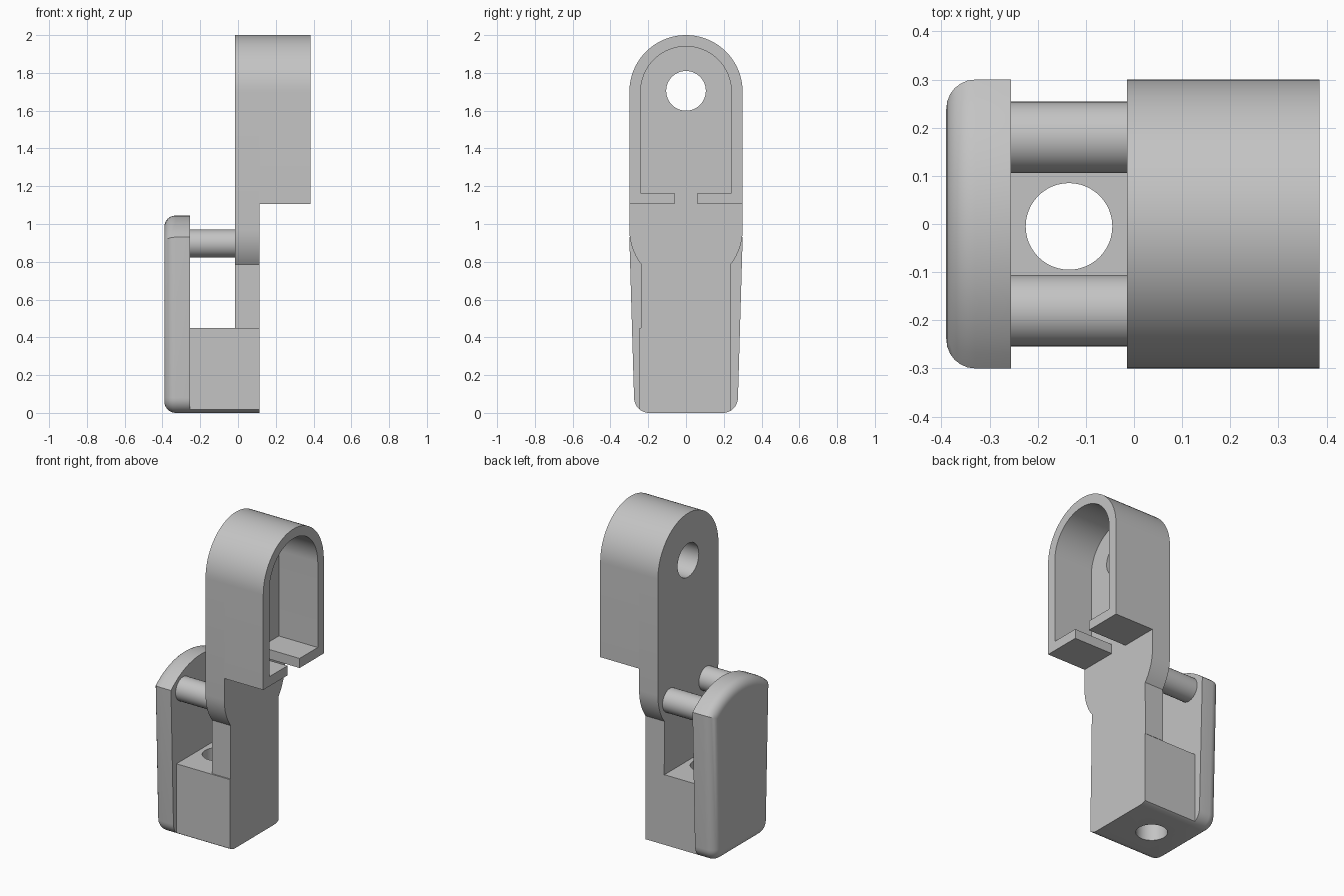
import bpy, bmesh
from math import sin, cos, pi, radians, asin
from mathutils import Matrix

cube = bpy.data.objects.get("Cube")
if cube:
    bpy.data.objects.remove(cube, do_unlink=True)

GREY = (0.55, 0.55, 0.55, 1)
mat = bpy.data.materials.new("plain grey")
mat.use_nodes = True
mat.diffuse_color = GREY
mat.node_tree.nodes["Principled BSDF"].inputs["Base Color"].default_value = GREY


def arc(cy, cz, r, a0, a1, n):
    """Points on a circle in the y-z plane, angles in degrees from +y."""
    angles = [radians(a0 + (a1 - a0) * i / n) for i in range(n + 1)]
    return [(cy + r * cos(a), cz + r * sin(a)) for a in angles]


def finish(name, bm):
    bmesh.ops.recalc_face_normals(bm, faces=bm.faces)
    mesh = bpy.data.meshes.new(name)
    bm.to_mesh(mesh)
    bm.free()
    obj = bpy.data.objects.new(name, mesh)
    bpy.context.collection.objects.link(obj)
    mesh.materials.append(mat)
    return obj


def prism(name, profile, x0, x1, fillet=0):
    """Extrude a y-z profile along x, optionally rounding the rim at x0."""
    bm = bmesh.new()
    face = bm.faces.new([bm.verts.new((x0, y, z)) for y, z in profile])
    rim = list(face.edges)
    new = bmesh.ops.extrude_face_region(bm, geom=[face], use_keep_orig=True)
    moved = [g for g in new["geom"] if isinstance(g, bmesh.types.BMVert)]
    bmesh.ops.translate(bm, verts=moved, vec=(x1 - x0, 0, 0))
    bmesh.ops.recalc_face_normals(bm, faces=bm.faces)
    if fillet:
        bmesh.ops.bevel(bm, geom=rim, offset=fillet, segments=6, profile=0.5,
                        affect='EDGES', clamp_overlap=False)
    return finish(name, bm)


def cylinder(name, radius, length, centre, axis):
    bm = bmesh.new()
    turn = Matrix.Rotation(pi / 2, 4, 'Y') if axis == 'X' else Matrix()
    bmesh.ops.create_cone(bm, cap_ends=True, segments=48, radius1=radius,
                          radius2=radius, depth=length,
                          matrix=Matrix.Translation(centre) @ turn)
    return finish(name, bm)


def activate(obj):
    bpy.ops.object.select_all(action='DESELECT')
    obj.select_set(True)
    bpy.context.view_layer.objects.active = obj


def drill(obj, cutter):
    mod = obj.modifiers.new("hole", 'BOOLEAN')
    mod.operation = 'DIFFERENCE'
    mod.solver = 'EXACT'
    mod.object = cutter
    activate(obj)
    bpy.ops.object.modifier_apply(modifier=mod.name)
    bpy.data.objects.remove(cutter, do_unlink=True)


BACK, INNER, HUB, FRONT, RIM = -0.39, -0.255, -0.015, 0.115, 0.385
W, NECK, TOP, WALL = 0.3, 0.237, 1.7, 0.06
parts = []

# upright plate: round head, rounded shoulders, narrower neck
drop = asin(0.185 / W) * 180 / pi
plate = prism("upright_plate",
              arc(0, TOP, W, 0, 180, 40)
              + arc(0, 0.97, W, 180, 180 + drop, 8)
              + [(-NECK, 0.45), (NECK, 0.45)]
              + arc(0, 0.97, W, -drop, 0, 8), HUB, FRONT)
drill(plate, cylinder("plate_cutter", 0.105, 1, (0, 0, 1.705), 'X'))
parts.append(plate)

# open arched hood with two bottom lips
low, lip = 1.105, 1.165
parts.append(prism("arched_hood",
                   [(WALL, low), (W, low)] + arc(0, TOP, W, 0, 180, 40)
                   + [(-W, low), (-WALL, low), (-WALL, lip), (WALL - W, lip)]
                   + arc(0, TOP, W - WALL, 180, 0, 40)
                   + [(W - WALL, lip), (WALL, lip)], FRONT, RIM))

# lower block with a vertical bore
block = prism("lower_block",
              [(0.235, 0.45), (-0.245, 0.45)]
              + arc(-0.195, 0.08, 0.08, 231, 270, 5)
              + arc(0.195, 0.08, 0.08, 270, 300, 5), INNER, FRONT)
drill(block, cylinder("bore_cutter", 0.09, 2, (-0.135, -0.005, 0.2), 'Z'))
parts.append(block)

# tapered back plate with arched top and softened outer rim
R = 0.45
span = asin(W / R) * 180 / pi
parts.append(prism("back_plate",
                   arc(0, 1.045 - R, R, 90 - span, 90 + span, 16)
                   + arc(-0.195, 0.08, 0.08, 180, 270, 8)
                   + arc(0.195, 0.08, 0.08, 270, 360, 8),
                   BACK, INNER, fillet=0.06))

# two round pins joining the plates
for side, label in ((-1, "front"), (1, "rear")):
    parts.append(cylinder(label + "_pin", 0.074, HUB - INNER + 0.02,
                          ((HUB + INNER) / 2, side * 0.18, 0.897), 'X'))

for obj in parts:
    activate(obj)
    bpy.ops.object.shade_smooth_by_angle(angle=radians(30))
